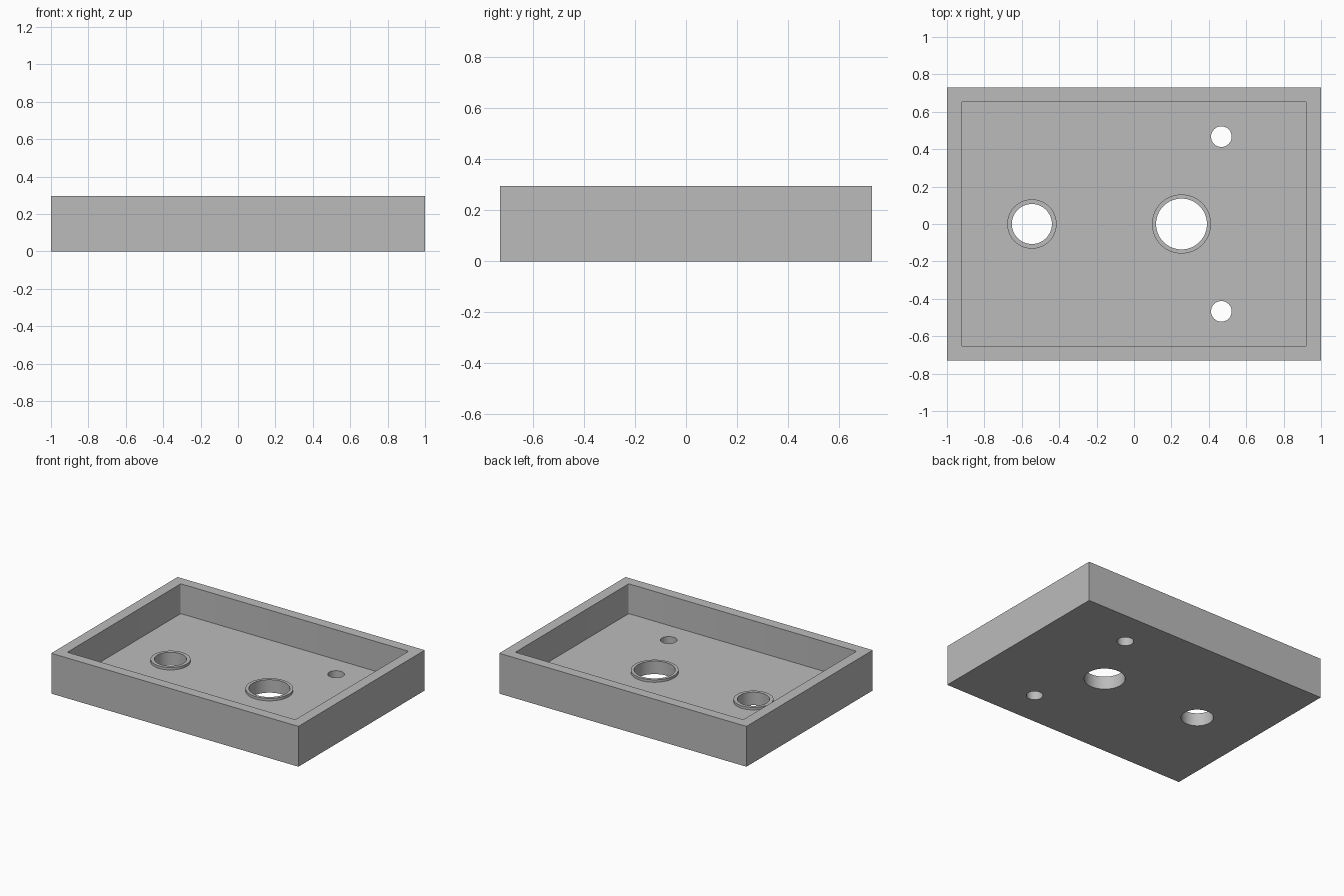
import bpy
import bmesh
from mathutils import Matrix

old = bpy.data.objects.get("Cube")
if old:
    bpy.data.objects.remove(old, do_unlink=True)

HEIGHT, FLOOR, BOSS_TOP = 0.295, 0.077, 0.095

grey = bpy.data.materials.new("plain grey")
grey.use_nodes = True
colour = (0.5, 0.5, 0.5, 1)
grey.diffuse_color = colour
grey.node_tree.nodes["Principled BSDF"].inputs["Base Color"].default_value = colour


def make_object(name, bm):
    mesh = bpy.data.meshes.new(name)
    bm.to_mesh(mesh)
    bm.free()
    mesh.materials.append(grey)
    obj = bpy.data.objects.new(name, mesh)
    bpy.context.collection.objects.link(obj)
    return obj


def box(name, half_x, half_y, z0, z1, corner=0):
    bm = bmesh.new()
    place = Matrix.Translation((0, 0, (z0 + z1) / 2)) @ Matrix.Diagonal((2 * half_x, 2 * half_y, z1 - z0, 1))
    bmesh.ops.create_cube(bm, size=1, matrix=place)
    if corner:
        upright = [e for e in bm.edges if abs(e.verts[0].co.z - e.verts[1].co.z) > 0.01]
        bmesh.ops.bevel(bm, geom=upright, offset=corner, segments=4, profile=0.5, affect='EDGES')
    return make_object(name, bm)


def cylinder(name, x, y, radius, z0, z1):
    bm = bmesh.new()
    bmesh.ops.create_cone(bm, cap_ends=True, segments=64, radius1=radius, radius2=radius,
                          depth=z1 - z0, matrix=Matrix.Translation((x, y, (z0 + z1) / 2)))
    return make_object(name, bm)


def combine(body, tool, operation):
    tool.hide_render = True
    mod = body.modifiers.new(tool.name, 'BOOLEAN')
    mod.operation, mod.solver, mod.object = operation, 'EXACT', tool
    bpy.context.view_layer.objects.active = body
    bpy.ops.object.modifier_apply(modifier=mod.name)
    bpy.data.objects.remove(tool, do_unlink=True)


# Open tray with a slightly rounded pocket
tray = box("tray", 1, 0.73, 0, HEIGHT)
combine(tray, box("pocket_cutter", 0.922, 0.655, FLOOR, HEIGHT + 0.2, corner=0.01), 'DIFFERENCE')

# Raised collars around the two large holes
for x, radius in ((-0.546, 0.132), (0.254, 0.158)):
    combine(tray, cylinder("collar", x, 0, radius, FLOOR / 2, BOSS_TOP), 'UNION')

# Through holes: two large on the centre line, two small as a pair
for x, y, radius in ((-0.546, 0, 0.107), (0.254, 0, 0.136), (0.467, 0.467, 0.055), (0.467, -0.467, 0.055)):
    combine(tray, cylinder("hole_cutter", x, y, radius, -0.1, 0.2), 'DIFFERENCE')

# Smooth hole walls with crisp rims
bpy.ops.object.select_all(action='DESELECT')
tray.select_set(True)
bpy.context.view_layer.objects.active = tray
bpy.ops.object.shade_smooth_by_angle(angle=0.6)
